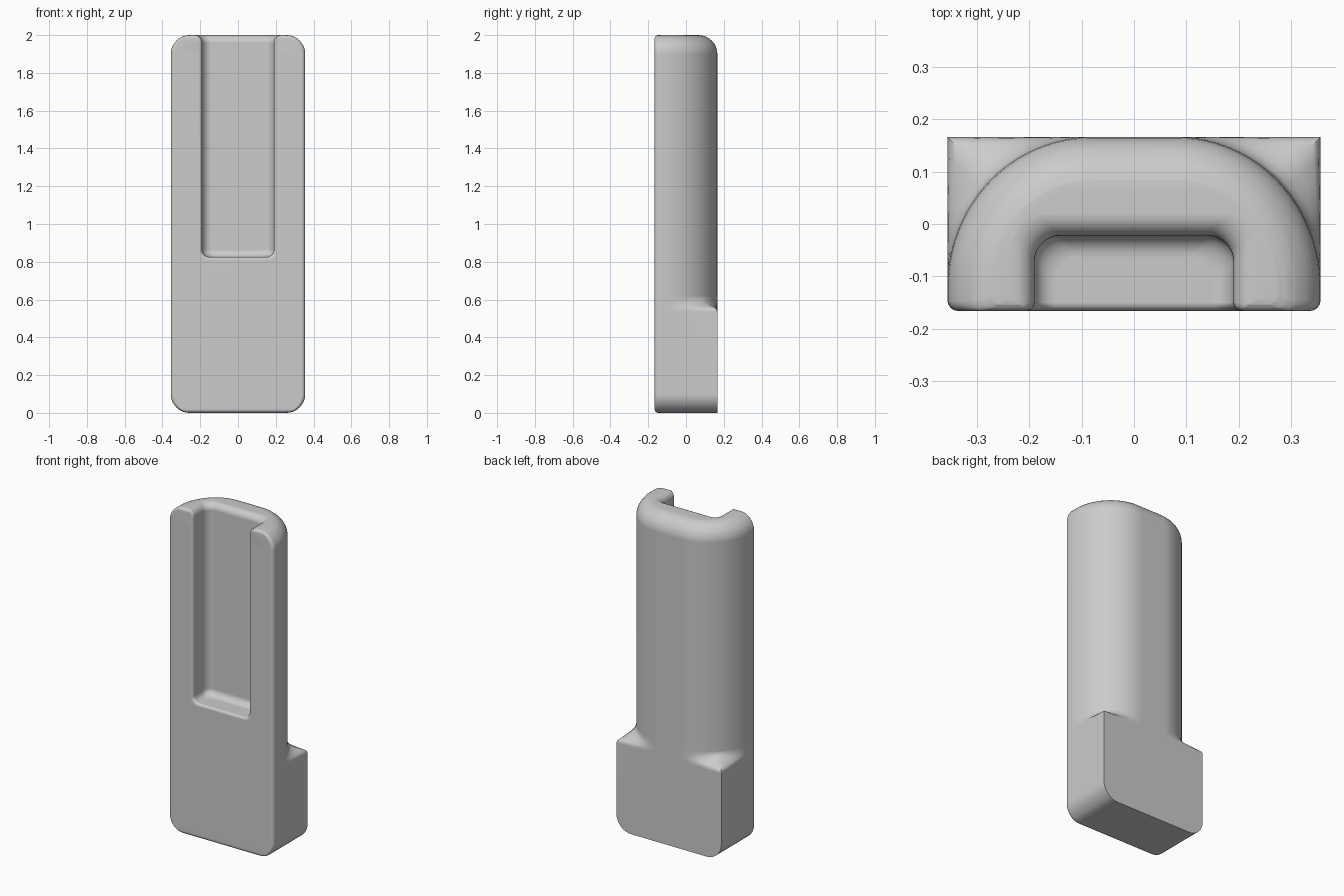
import bpy, bmesh
from math import sin, cos, pi, sqrt, radians

if "Cube" in bpy.data.objects:
    bpy.data.objects.remove(bpy.data.objects["Cube"])

W, FRONT, BACK, TOP = 0.356, -0.166, 0.166, 2.0
EDGE = 0.02       # small front edge rounding
ROUND = 0.1       # large corner rounding
STEPS = 8


def fillet(dist, r):
    """Inset of a quarter-round of radius r at a distance from the end."""
    return r - sqrt(max(0, r * r - (r - dist) ** 2)) if dist < r else 0


def arc(cx, cy, rx, ry, a, b, n=STEPS):
    angles = [radians(a + (b - a) * i / n) for i in range(n + 1)]
    return [(cx + rx * cos(t), cy + ry * sin(t)) for t in angles]


def loft(name, rings):
    """Skin mirrored half outlines; caps are strips from side to side."""
    bm = bmesh.new()
    loops = []
    for half in rings:
        pts = half + [(-x, y, z) for x, y, z in reversed(half)]
        loops.append([bm.verts.new(p) for p in pts])
    n = len(loops[0])
    for a, b in zip(loops, loops[1:]):
        for i in range(n):
            j = (i + 1) % n
            bm.faces.new((a[i], a[j], b[j], b[i]))
    for ring in (loops[0], loops[-1]):
        for i in range(n // 2 - 1):
            bm.faces.new((ring[i], ring[i + 1], ring[n - 2 - i], ring[n - 1 - i]))
    bmesh.ops.recalc_face_normals(bm, faces=bm.faces)
    mesh = bpy.data.meshes.new(name)
    bm.to_mesh(mesh)
    bm.free()
    obj = bpy.data.objects.new(name, mesh)
    bpy.context.collection.objects.link(obj)
    return obj


def body_ring(z, square):
    """Rounded back outline, blended towards a square-cornered block."""
    side = fillet(min(z, TOP - z), ROUND)
    w, b = W - side, BACK - fillet(TOP - z, ROUND)
    f = FRONT + fillet(min(z, TOP - z), EDGE)
    pts = arc(w - EDGE, f + EDGE, EDGE, EDGE, -90, 0, 4)
    cx, cy = 0.08, -0.12
    for ux, uy in arc(0, 0, 1, 1, 0, 90, 24):
        k = 1 + square * (1 / max(ux, uy) - 1)
        pts.append((cx + (w - cx) * ux * k, cy + (b - cy) * uy * k))
    return [(x, y, z) for x, y in pts]


# Body: square block, concave shoulder, rounded column, domed rim
quarter = [1 - cos(pi / 2 * i / STEPS) for i in range(STEPS + 1)]
tiny = [EDGE * q for q in quarter[:-1:2]]
ends = sorted(set(tiny + [ROUND * q for q in quarter]))
levels = [(z, 1) for z in ends]
levels += [(0.535, 1), (0.55, 0.95), (0.56, 0.8), (0.572, 0.5),
           (0.585, 0.25), (0.6, 0.08), (0.62, 0)]
levels += [(TOP - z, 0) for z in reversed(ends)]
body = loft("holder_body", [body_ring(z, s) for z, s in levels])


# Slot cutter: round inner corners and flared mouths at the front and top
def slot_ring(z, grow, floor):
    w, b, r, lip = 0.19 + grow, -0.022 + grow, 0.05, 0.016
    half = [(w + lip, -0.25, z - lip * floor)]
    for i in range(7):
        d = lip * i / 6
        flare = fillet(d, lip)
        half.append((w + flare, FRONT + d, z - flare * floor))
    half += [(x, y, z) for x, y in arc(w - r, b - r, r, r, 0, 90)]
    return half


FLOOR, SOFT, RIM = 0.825, 0.04, 0.04
rings = [slot_ring(FLOOR + SOFT * q, -fillet(SOFT * q, SOFT), 1) for q in quarter]
rings += [slot_ring(TOP - RIM * q, fillet(RIM * q, RIM), 0) for q in reversed(quarter)]
rings.append(slot_ring(TOP + 0.1, RIM, 0))
cutter = loft("slot_cutter", rings)
cutter.hide_render = True

cut = body.modifiers.new("slot", 'BOOLEAN')
cut.operation = 'DIFFERENCE'
cut.solver = 'EXACT'
cut.object = cutter
bpy.ops.object.select_all(action='DESELECT')
body.select_set(True)
bpy.context.view_layer.objects.active = body
bpy.ops.object.modifier_apply(modifier=cut.name)
bpy.data.objects.remove(cutter)

# Finish: plain grey, smooth with crisp hard edges
grey = bpy.data.materials.new("plain_grey")
grey.use_nodes = True
colour = (0.6, 0.6, 0.6, 1)
grey.diffuse_color = colour
grey.node_tree.nodes["Principled BSDF"].inputs["Base Color"].default_value = colour
body.data.materials.clear()
body.data.materials.append(grey)
bpy.ops.object.shade_smooth_by_angle(angle=radians(40))
weighted = body.modifiers.new("even_shading", 'WEIGHTED_NORMAL')
weighted.keep_sharp = True
